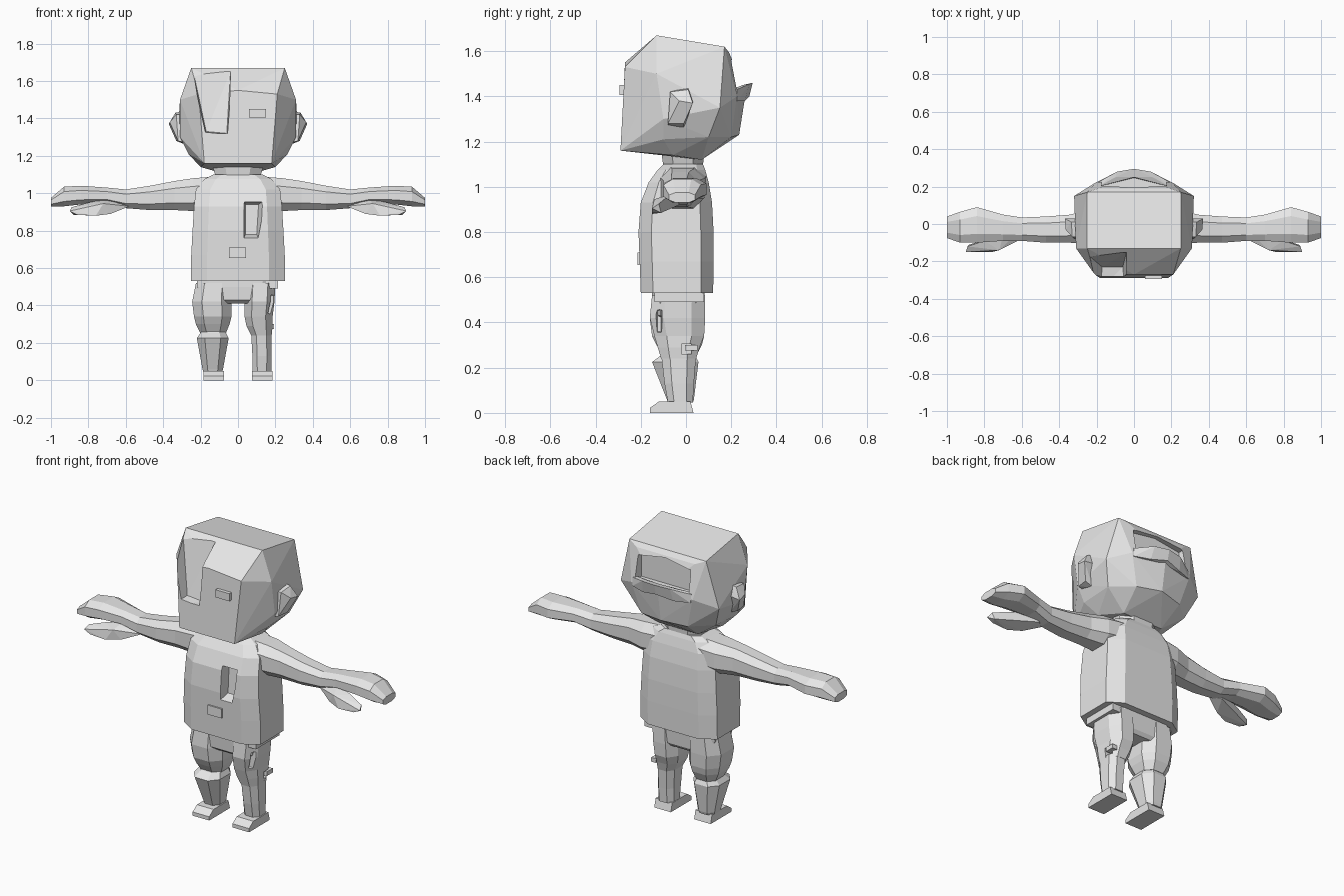
import bpy, bmesh, math

grey = bpy.data.materials.new("plain_grey")
grey.diffuse_color = (0.8, 0.8, 0.8, 1)


def finish(name, bm):
    bmesh.ops.recalc_face_normals(bm, faces=bm.faces[:])
    me = bpy.data.meshes.new(name)
    bm.to_mesh(me)
    bm.free()
    me.materials.append(grey)
    ob = bpy.data.objects.new(name, me)
    bpy.context.collection.objects.link(ob)
    return ob


def hull(name, pts, sym=False):
    """Convex solid around points; sym adds the mirrored points."""
    bm = bmesh.new()
    allp = set(pts) | ({(-x, y, z) for x, y, z in pts} if sym else set())
    for p in sorted(allp):
        bm.verts.new(p)
    res = bmesh.ops.convex_hull(bm, input=bm.verts[:])
    loose = [v for v in bm.verts if not v.link_faces]
    bmesh.ops.delete(bm, geom=loose, context='VERTS')
    bmesh.ops.dissolve_limit(bm, angle_limit=math.radians(2),
                             verts=bm.verts[:], edges=bm.edges[:])
    return finish(name, bm)


def box(name, x0, x1, y0, y1, z0, z1):
    return hull(name, [(x, y, z) for x in (x0, x1) for y in (y0, y1) for z in (z0, z1)])


def loft(name, sections, axis='z', cut=0.25, side=1):
    """Chamfered rectangles (pos, a0, a1, b0, b1) joined along an axis."""
    bm = bmesh.new()
    rings = []
    for p, a0, a1, b0, b1 in sections:
        ca, cb = (a1 - a0) * cut, (b1 - b0) * cut
        ring = [(a0 + ca, b0), (a1 - ca, b0), (a1, b0 + cb), (a1, b1 - cb),
                (a1 - ca, b1), (a0 + ca, b1), (a0, b1 - cb), (a0, b0 + cb)]
        rings.append([bm.verts.new((a, b, p) if axis == 'z' else (p * side, a, b))
                      for a, b in ring])
    for r, s in zip(rings, rings[1:]):
        for i in range(8):
            j = (i + 1) % 8
            bm.faces.new((r[i], r[j], s[j], s[i]))
    bm.faces.new(rings[0])
    bm.faces.new(rings[-1])
    return finish(name, bm)


def carve(ob, cutter):
    """Subtract the cutter and drop it."""
    m = ob.modifiers.new("cut", 'BOOLEAN')
    m.operation, m.solver, m.object = 'DIFFERENCE', 'EXACT', cutter
    bpy.context.view_layer.update()
    dg = bpy.context.evaluated_depsgraph_get()
    me = bpy.data.meshes.new_from_object(ob.evaluated_get(dg))
    ob.modifiers.clear()
    ob.data = me
    bpy.data.objects.remove(cutter)


# Head
head = hull("head", [
    (.25, -.13, 1.67), (.25, .17, 1.62), (.21, -.27, 1.53), (0, -.27, 1.55),
    (.18, -.29, 1.16), (.31, -.13, 1.5), (.32, .15, 1.35), (.31, -.1, 1.3),
    (.265, -.1, 1.21), (.265, .1, 1.22), (.2, -.06, 1.14), (.13, .07, 1.12),
    (.15, .2, 1.22), (0, .235, 1.23), (.2, .225, 1.4), (0, .265, 1.42),
    (.19, .19, 1.595)], sym=True)
# Open socket in the face
carve(head, hull("socket_cutter", [
    (-.25, -.35, 1.66), (-.04, -.35, 1.655), (-.05, -.35, 1.32), (-.18, -.35, 1.32),
    (-.24, -.17, 1.655), (-.04, -.15, 1.65), (-.2, -.2, 1.57), (-.06, -.2, 1.55),
    (-.06, -.23, 1.32), (-.17, -.23, 1.33)]))
# Opening at the back of the cap
carve(head, hull("back_opening_cutter", [
    (.17, .4, 1.56), (.17, .17, 1.56), (.19, .4, 1.42), (.17, .17, 1.42),
    (0, .17, 1.44), (0, .4, 1.44), (0, .17, 1.585), (0, .4, 1.585)], sym=True))
box("eye", .06, .15, -.295, -.26, 1.405, 1.45)

for s, tag in ((1, "left"), (-1, "right")):
    # Strap across the cap opening
    hull(tag + "_cap_strap", [(s * x, y, z) for x, y, z in (
        (0, .25, 1.45), (0, .295, 1.46), (0, .245, 1.39), (0, .28, 1.40),
        (.1, .25, 1.45), (.09, .28, 1.455), (.1, .26, 1.38),
        (.19, .2, 1.43), (.19, .225, 1.43), (.19, .2, 1.38), (.19, .228, 1.38))])
    # Ears
    hull(tag + "_ear", [(s * x, y, z) for x, y, z in (
        (.29, -.07, 1.42), (.29, .01, 1.44), (.29, .03, 1.38), (.28, -.01, 1.26),
        (.28, -.08, 1.27), (.33, -.07, 1.42), (.335, .01, 1.43), (.37, .03, 1.37),
        (.365, -.03, 1.38), (.33, -.01, 1.28), (.32, -.08, 1.28))])
    # Arms and flat hands
    loft(tag + "_arm", [
        (.12, -.12, .09, .92, 1.09), (.24, -.11, .08, .905, 1.08),
        (.34, -.1, .05, .91, 1.065), (.47, -.1, .04, .91, 1.04),
        (.6, -.09, .035, .92, 1.02), (.7, -.09, .05, .945, 1.03),
        (.84, -.1, .09, .94, 1.04), (.93, -.1, .065, .93, 1.035),
        (1.0, -.075, .04, .93, .975)], axis='x', side=s)
    hull(tag + "_thumb", [(s * x, y, z) for x, y, z in (
        (.58, -.07, .93), (.62, -.04, .96), (.64, -.03, .92), (.72, -.14, .945),
        (.68, -.12, .89), (.7, -.06, .97), (.8, -.09, .95), (.76, -.15, .88),
        (.86, -.15, .885), (.9, -.15, .905), (.89, -.12, .925), (.88, -.11, .885))])

# Neck and collar
loft("neck", [(1.05, -.13, .13, -.12, .08), (1.09, -.12, .12, -.10, .075),
              (1.16, -.14, .14, -.11, .08)])
# Long shirt
shirt = loft("shirt", [
    (.53, -.25, .25, -.2, .12), (.67, -.25, .25, -.205, .122),
    (.8, -.243, .243, -.21, .122), (.93, -.235, .235, -.2, .115),
    (1.02, -.225, .225, -.165, .1), (1.075, -.18, .18, -.125, .085),
    (1.1, -.13, .13, -.1, .075)], cut=.17)
carve(shirt, hull("pocket_cutter", [
    (.02, -.3, .985), (.17, -.3, .985), (.12, -.3, .73), (.02, -.3, .73),
    (.04, -.14, .94), (.11, -.14, .94), (.1, -.15, .78), (.04, -.15, .78)]))
box("shirt_button", -.048, .042, -.215, -.19, .655, .71)

# Shorts
loft("shorts_waist", [(.41, -.16, .14, -.12, .06), (.43, -.2, .17, -.145, .075),
                      (.5, -.22, .19, -.15, .08), (.56, -.22, .2, -.15, .085)], cut=.15)
box("waist_fold", .1, .215, -.14, .08, .49, .54)
loft("right_shorts_leg", [
    (.25, -.2, -.065, -.1, .045), (.3, -.225, -.045, -.13, .07),
    (.34, -.235, -.035, -.15, .08), (.42, -.245, -.035, -.16, .085),
    (.52, -.225, -.04, -.15, .085)])
left_leg = loft("left_shorts_leg", [
    (.24, .07, .18, -.11, .045), (.29, .045, .185, -.125, .06),
    (.34, .035, .185, -.14, .08), (.42, .035, .195, -.16, .085),
    (.52, .04, .2, -.15, .085)])
# Worn slots in the left leg
carve(left_leg, hull("thigh_slot_cutter", [
    (.25, -.13, .47), (.25, -.1, .46), (.25, -.1, .35), (.25, -.135, .33),
    (.15, -.125, .45), (.15, -.11, .45), (.15, -.11, .36), (.15, -.125, .36),
    (.25, -.155, .4)]))
carve(left_leg, box("knee_slot_cutter", .155, .3, -.02, .025, .25, .305))
box("knee_tab", .16, .192, -.005, .05, .275, .3)

# Lower legs and feet
loft("right_shin", [(.045, -.185, -.085, -.08, .03), (.06, -.19, -.08, -.085, .035),
                    (.225, -.22, -.05, -.15, .055), (.255, -.2, -.065, -.11, .04),
                    (.27, -.19, -.07, -.1, .04)])
loft("left_shin", [(.045, .078, .178, -.08, .03), (.13, .077, .18, -.095, .035),
                   (.26, .07, .18, -.11, .045)])
for s, tag in ((1, "left"), (-1, "right")):
    hull(tag + "_foot", [(s * .13 + dx, y, z) for dx in (-.054, .054) for y, z in (
        (-.16, 0), (-.16, .022), (-.12, .05), (.02, .05), (.033, 0))])
